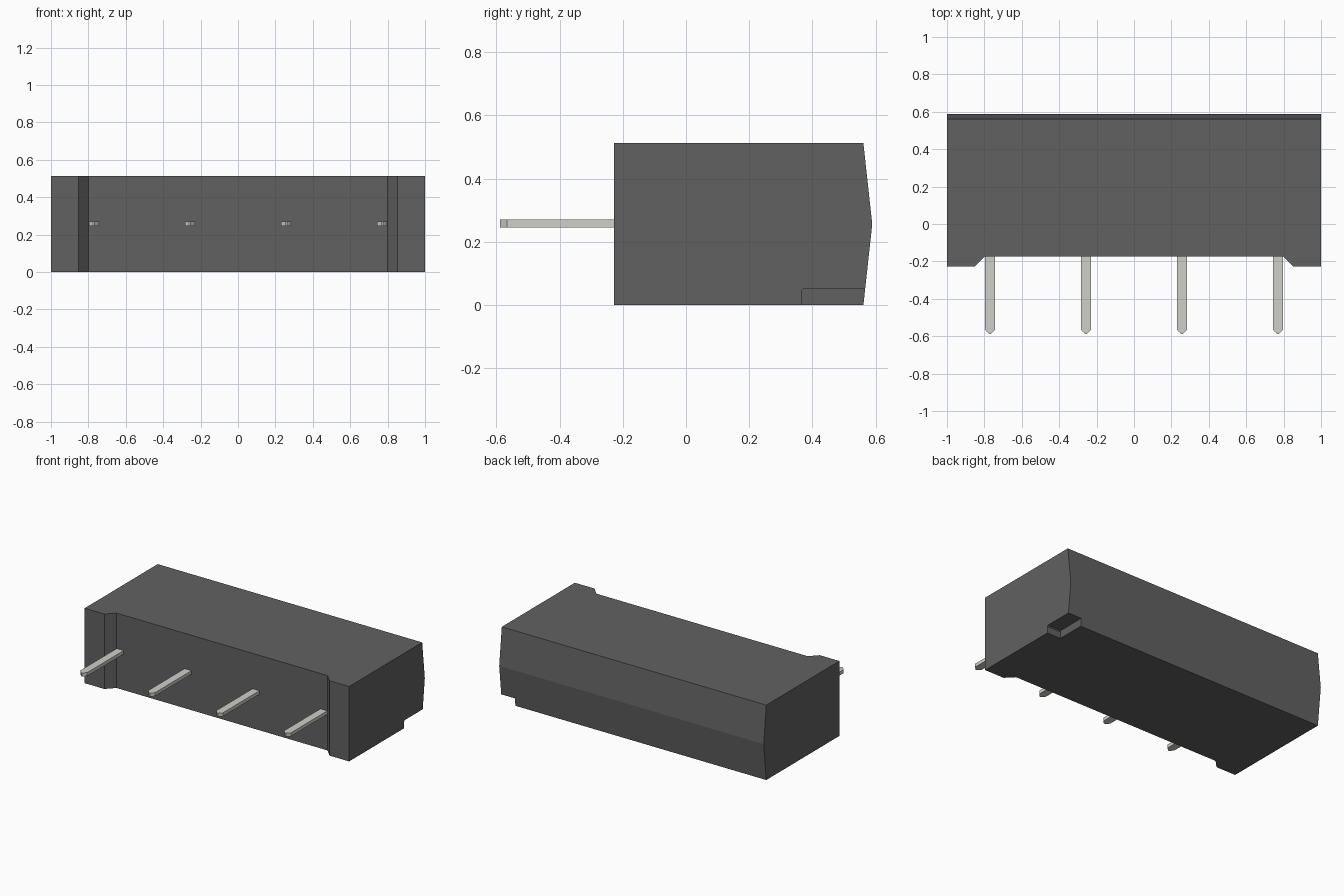
import bpy, bmesh
from mathutils import Vector

if "Cube" in bpy.data.objects:
    bpy.data.objects.remove(bpy.data.objects["Cube"])

def material(name, color):
    m = bpy.data.materials.new(name)
    m.diffuse_color = (*color, 1)
    m.use_nodes = True
    m.node_tree.nodes["Principled BSDF"].inputs["Base Color"].default_value = m.diffuse_color
    return m

def prism(name, points, to3d, lo, hi, mat=None):
    """Extrude a flat profile; to3d(a, b, t) places a profile point at depth t."""
    bm = bmesh.new()
    face = bm.faces.new([bm.verts.new(to3d(a, b, lo)) for a, b in points])
    ext = bmesh.ops.extrude_face_region(bm, geom=[face])
    shift = Vector(to3d(0, 0, hi)) - Vector(to3d(0, 0, lo))
    bmesh.ops.translate(bm, vec=shift,
                        verts=[v for v in ext["geom"] if isinstance(v, bmesh.types.BMVert)])
    bmesh.ops.recalc_face_normals(bm, faces=bm.faces)
    mesh = bpy.data.meshes.new(name)
    bm.to_mesh(mesh)
    bm.free()
    ob = bpy.data.objects.new(name, mesh)
    bpy.context.collection.objects.link(ob)
    if mat:
        mesh.materials.append(mat)
    return ob

def along_x(y, z, t):
    return (t, y, z)

def along_z(x, y, t):
    return (x, y, t)

def cut(ob, cutter):
    mod = ob.modifiers.new("cut", 'BOOLEAN')
    mod.operation = 'DIFFERENCE'
    mod.solver = 'EXACT'
    mod.object = cutter
    cutter.hide_render = True
    bpy.context.view_layer.objects.active = ob
    bpy.ops.object.modifier_apply(modifier=mod.name)
    bpy.data.objects.remove(cutter)

plastic = material("dark_plastic", (0.12, 0.12, 0.12))
metal = material("pin_metal", (0.63, 0.63, 0.58))

# Housing with a drafted back
H = 0.512
body = prism("housing", [(-0.228, 0), (0.561, 0), (0.589, H / 2), (0.561, H), (-0.228, H)],
             along_x, -1, 1, plastic)

# Front recess between the two standoff feet
cut(body, prism("recess_cutter",
                [(-0.902, -0.28), (0.902, -0.28), (0.798, -0.173), (-0.798, -0.173)],
                along_z, -0.1, H + 0.1))

# Pin-one notch in the lower back right corner
cut(body, prism("notch_cutter",
                [(0.366, -0.1), (0.7, -0.1), (0.7, 0.053), (0.373, 0.053), (0.366, 0.046)],
                along_x, 0.897, 1.1))

# Four flat pins with pointed tips
W = 0.026
for i, x in enumerate((-0.77, -0.257, 0.257, 0.77)):
    prism(f"pin_{i + 1}",
          [(x - W, -0.165), (x - W, -0.566), (x - 0.004, -0.589),
           (x + 0.004, -0.589), (x + W, -0.566), (x + W, -0.165)],
          along_z, 0.246, 0.27, metal)
